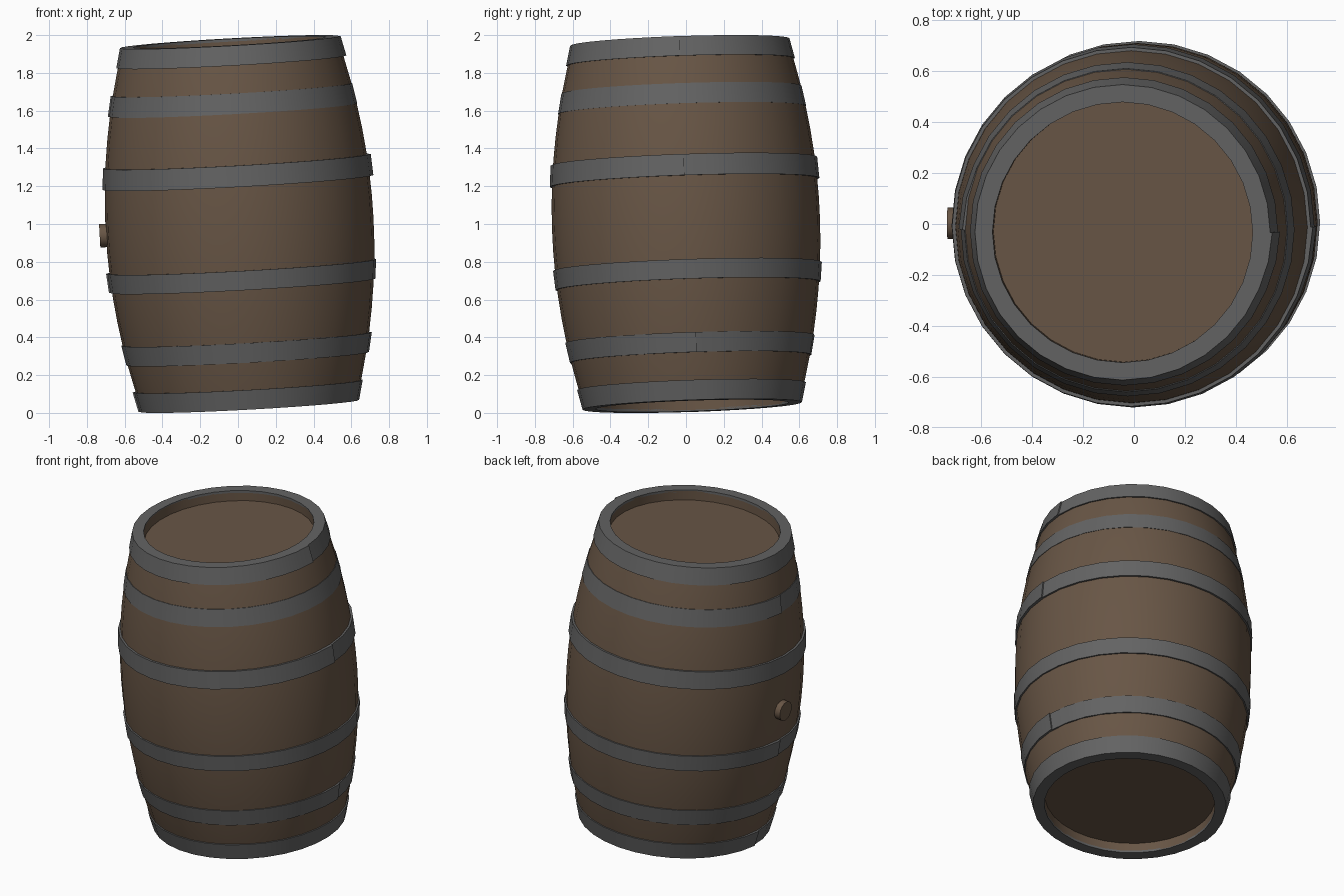
import bpy, bmesh, math
from mathutils import Matrix, Vector

if "Cube" in bpy.data.objects:
    bpy.data.objects.remove(bpy.data.objects["Cube"])

SEG = 32

def material(name, rgb):
    m = bpy.data.materials.new(name)
    m.diffuse_color = (*rgb, 1.0)
    m.use_nodes = True
    m.node_tree.nodes["Principled BSDF"].inputs["Base Color"].default_value = m.diffuse_color
    return m

WOOD = material("brown wood", (0.138, 0.092, 0.060))
IRON = material("grey iron", (0.125, 0.125, 0.125))

# The whole barrel leans slightly to the left and the front
axis = Vector((-0.055, -0.034, 1)).normalized()
side = Vector((1, 0, 0))
side = (side - axis * side.dot(axis)).normalized()
fwd = axis.cross(side)
LEAN = Matrix.Translation((0.008, 0, 1.0)) @ Matrix((side, fwd, axis)).transposed().to_4x4()

def finish(name, bm, mat, angle=40):
    bmesh.ops.recalc_face_normals(bm, faces=bm.faces)
    bm.transform(LEAN)
    me = bpy.data.meshes.new(name)
    bm.to_mesh(me)
    bm.free()
    me.materials.append(mat)
    ob = bpy.data.objects.new(name, me)
    bpy.context.collection.objects.link(ob)
    bpy.ops.object.select_all(action='DESELECT')
    ob.select_set(True)
    bpy.context.view_layer.objects.active = ob
    bpy.ops.object.shade_smooth_by_angle(angle=math.radians(angle))
    return ob

def stave_radius(s):
    return 0.71 - 0.152 * s * s

# Wooden body: bulging outside, recessed flat lids at both ends
H, RECESS, INNER = 0.958, 0.06, 0.512
outer = [(stave_radius(H * i / 8), H * i / 8) for i in range(-8, 9)]
profile = [(INNER, -H + RECESS), (INNER, -H)] + outer + [(INNER, H), (INNER, H - RECESS)]
bm = bmesh.new()
rings = []
for r, s in profile:
    rings.append([bm.verts.new((r * math.cos(2 * math.pi * k / SEG),
                                r * math.sin(2 * math.pi * k / SEG), s)) for k in range(SEG)])
for a, b in zip(rings, rings[1:]):
    for k in range(SEG):
        n = (k + 1) % SEG
        bm.faces.new((a[k], a[n], b[n], b[k]))
bm.faces.new(rings[0][::-1])
bm.faces.new(rings[-1])
finish("barrel_body", bm, WOOD)

def hoop(name, section, seam):
    """Sweep a closed section round the barrel; the end laps over the start."""
    bm = bmesh.new()
    cols = []
    for k in range(SEG + 1):
        a = seam + 2 * math.pi * k / SEG
        lift = 0.008 * max(0, k - SEG + 2) / 2
        cols.append([bm.verts.new(((r + lift * out) * math.cos(a),
                                   (r + lift * out) * math.sin(a), s))
                     for r, s, out in section])
    n = len(section)
    for a, b in zip(cols, cols[1:]):
        for i in range(n):
            j = (i + 1) % n
            bm.faces.new((a[i], b[i], b[j], a[j]))
    bm.faces.new(cols[0])
    bm.faces.new(cols[-1][::-1])
    finish(name, bm, IRON)

# Four middle hoops: lower radius, lower height, upper radius, upper height
for name, r0, s0, r1, s1, seam in (
        ("upper_hoop", 0.657, 0.605, 0.636, 0.713, math.pi),
        ("upper_middle_hoop", 0.714, 0.220, 0.706, 0.333, 0.0),
        ("lower_middle_hoop", 0.702, -0.328, 0.712, -0.225, math.pi),
        ("lower_hoop", 0.640, -0.715, 0.661, -0.610, 0.05)):
    hoop(name, [(r0, s0, 1), (r1, s1, 1), (r1 - 0.03, s1, 0), (r0 - 0.03, s0, 0)], seam)

# End hoops also cap the rims
for name, sg, seam in (("top_hoop", 1, 0.0), ("bottom_hoop", -1, math.pi)):
    hoop(name, [(0.606, sg * 0.860, 1), (0.581, sg * 0.965, 1), (INNER, sg * 0.965, 0),
                (INNER, sg * 0.950, 0), (0.560, sg * 0.950, 0), (0.575, sg * 0.860, 0)], seam)

# Bung on the left side
bm = bmesh.new()
bmesh.ops.create_cone(bm, cap_ends=True, segments=16, radius1=0.062, radius2=0.062, depth=0.085,
                      matrix=Matrix.Translation((-0.70, 0, -0.022)) @ Matrix.Rotation(math.pi / 2, 4, 'Y'))
finish("bung", bm, WOOD)
